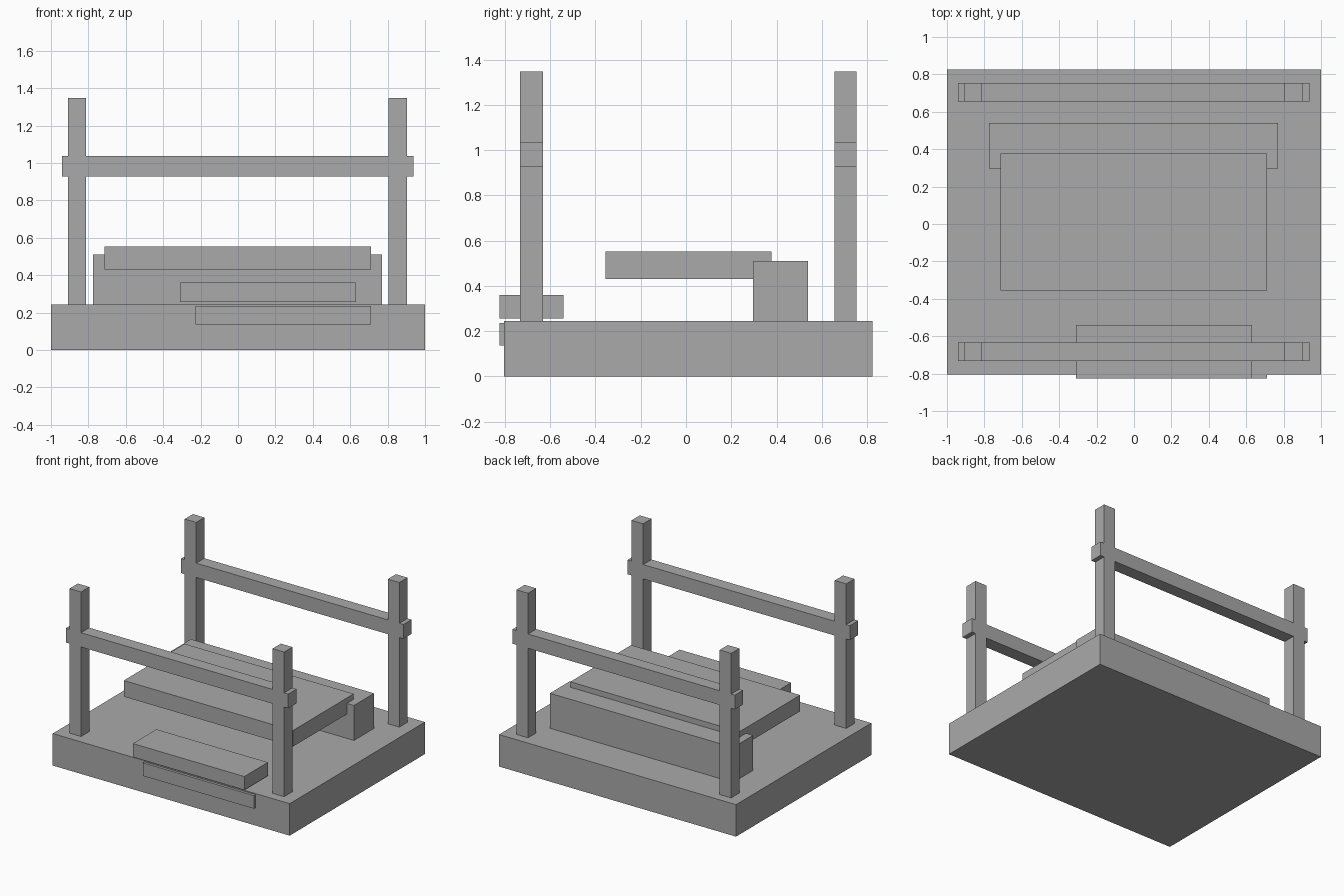
import bpy

if "Cube" in bpy.data.objects:
    bpy.data.objects.remove(bpy.data.objects["Cube"])

grey = bpy.data.materials.new("plain grey")
grey.diffuse_color = (0.40, 0.40, 0.40, 1.0)
grey.use_nodes = True
grey.node_tree.nodes["Principled BSDF"].inputs["Base Color"].default_value = grey.diffuse_color


def box(name, x, y, z):
    """Box spanning the given (low, high) range on each axis."""
    bpy.ops.mesh.primitive_cube_add(size=1)
    ob = bpy.context.object
    ob.name = name
    ob.location = [(a + b) / 2 for a, b in (x, y, z)]
    ob.scale = [b - a for a, b in (x, y, z)]
    bpy.ops.object.transform_apply(location=True, rotation=False, scale=True)
    ob.data.materials.append(grey)
    return ob


BASE_TOP = 0.244

# Platform
box("base", (-1, 1), (-0.805, 0.825), (0, BASE_TOP))

# Posts with a rail through each pair, front and back
for side, y in (("front", (-0.733, -0.633)), ("back", (0.656, 0.754))):
    box(side + "_left_post", (-0.909, -0.812), y, (BASE_TOP, 1.347))
    box(side + "_right_post", (0.805, 0.903), y, (BASE_TOP, 1.347))
    box(side + "_rail", (-0.94, 0.937), y, (0.927, 1.036))

# Raised slab resting on the rear block
box("rear_block", (-0.775, 0.771), (0.297, 0.539), (BASE_TOP, 0.511))
box("raised_slab", (-0.715, 0.712), (-0.355, 0.378), (0.43, 0.553))

# Offset steps at the front edge
box("upper_step", (-0.31, 0.631), (-0.825, -0.541), (0.257, 0.36))
box("lower_step", (-0.226, 0.711), (-0.825, -0.541), (0.136, 0.236))
